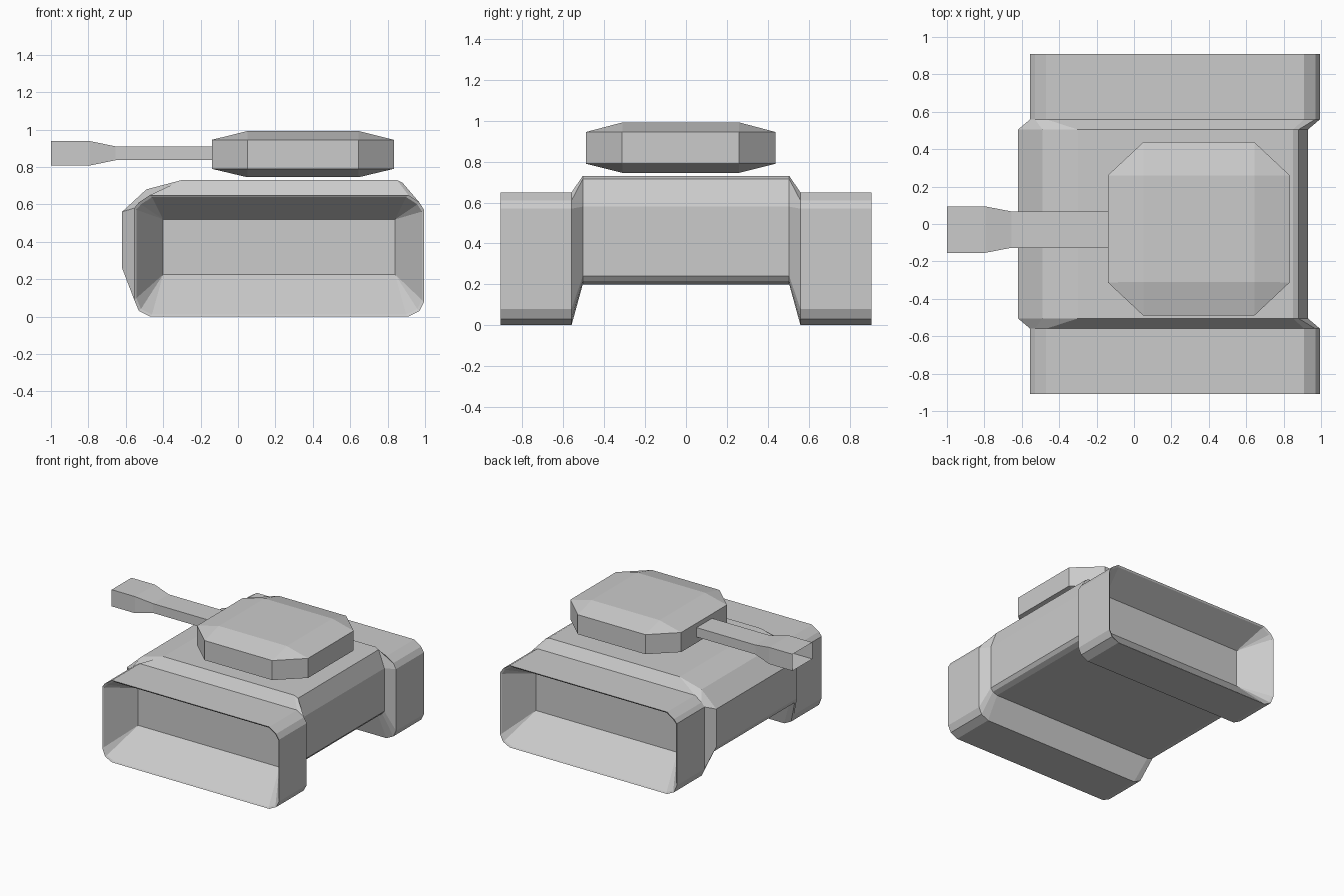
import bpy, bmesh

if "Cube" in bpy.data.objects:
    bpy.data.objects.remove(bpy.data.objects["Cube"])


def loft(name, rings, cap_start=True, cap_end=True):
    """Bridge matching closed rings of points into one flat-shaded object."""
    bm = bmesh.new()
    loops = [[bm.verts.new(p) for p in ring] for ring in rings]
    for a, b in zip(loops, loops[1:]):
        n = len(a)
        for i in range(n):
            j = (i + 1) % n
            bm.faces.new((a[i], a[j], b[j], b[i]))
    if cap_start:
        bm.faces.new(loops[0][::-1])
    if cap_end:
        bm.faces.new(loops[-1])
    bmesh.ops.remove_doubles(bm, verts=bm.verts, dist=0.0005)
    bmesh.ops.recalc_face_normals(bm, faces=bm.faces)
    me = bpy.data.meshes.new(name)
    bm.to_mesh(me)
    bm.free()
    ob = bpy.data.objects.new(name, me)
    bpy.context.collection.objects.link(ob)
    return ob


# Side profiles (x, z), three points per rounded corner
track = [(-.47, 0), (-.53, .03), (-.555, .09),
         (-.555, .58), (-.53, .61), (-.47, .65),
         (.91, .65), (.97, .61), (.995, .57),
         (.995, .08), (.97, .03), (.91, 0)]
hull = [(-.55, .2), (-.6, .22), (-.62, .26),
        (-.62, .56), (-.49, .68), (-.3, .73),
        (.85, .73), (.88, .715), (.93, .58),
        (.93, .24), (.91, .215), (.87, .2)]
# Recess floor: every rounded corner collapses to one point
recess = [c for c in [(-.4, .225), (-.4, .52), (.84, .52), (.84, .225)]
          for _ in range(3)]
rim = [(.22 + (x - .22) * .985, .325 + (z - .325) * .965) for x, z in track]

# Hull and track pods in one lofted body, with recessed outer sides
half = [(recess, .68), (rim, .9), (track, .908), (track, .56), (hull, .505)]
stations = [(p, -y) for p, y in half] + [(p, y) for p, y in reversed(half)]
loft("hull_and_tracks", [[(x, y, z) for x, z in p] for p, y in stations])


# Turret: box with chamfered corners and edges
def octagon(x0, x1, y0, y1, cx, cy, z):
    return [(x0, y0 + cy, z), (x0 + cx, y0, z), (x1 - cx, y0, z), (x1, y0 + cy, z),
            (x1, y1 - cy, z), (x1 - cx, y1, z), (x0 + cx, y1, z), (x0, y1 - cy, z)]


def rectangle(x0, x1, y0, y1, z):
    return octagon(x0, x1, y0, y1, 0, 0, z)


loft("turret", [rectangle(.05, .645, -.31, .26, .745),
                octagon(-.14, .833, -.49, .438, .19, .178, .79),
                octagon(-.14, .833, -.49, .438, .19, .178, .945),
                rectangle(.05, .645, -.31, .26, .992)])


# Gun barrel: square tube flaring to an open muzzle
def section(x, w, h, cy=-.03, cz=.873):
    return [(x, cy - w, cz - h), (x, cy + w, cz - h),
            (x, cy + w, cz + h), (x, cy - w, cz + h)]


loft("gun_barrel", [section(-1, .124, .066), section(-.795, .124, .066),
                    section(-.655, .097, .037), section(-.14, .097, .037)],
     cap_start=False, cap_end=False)
